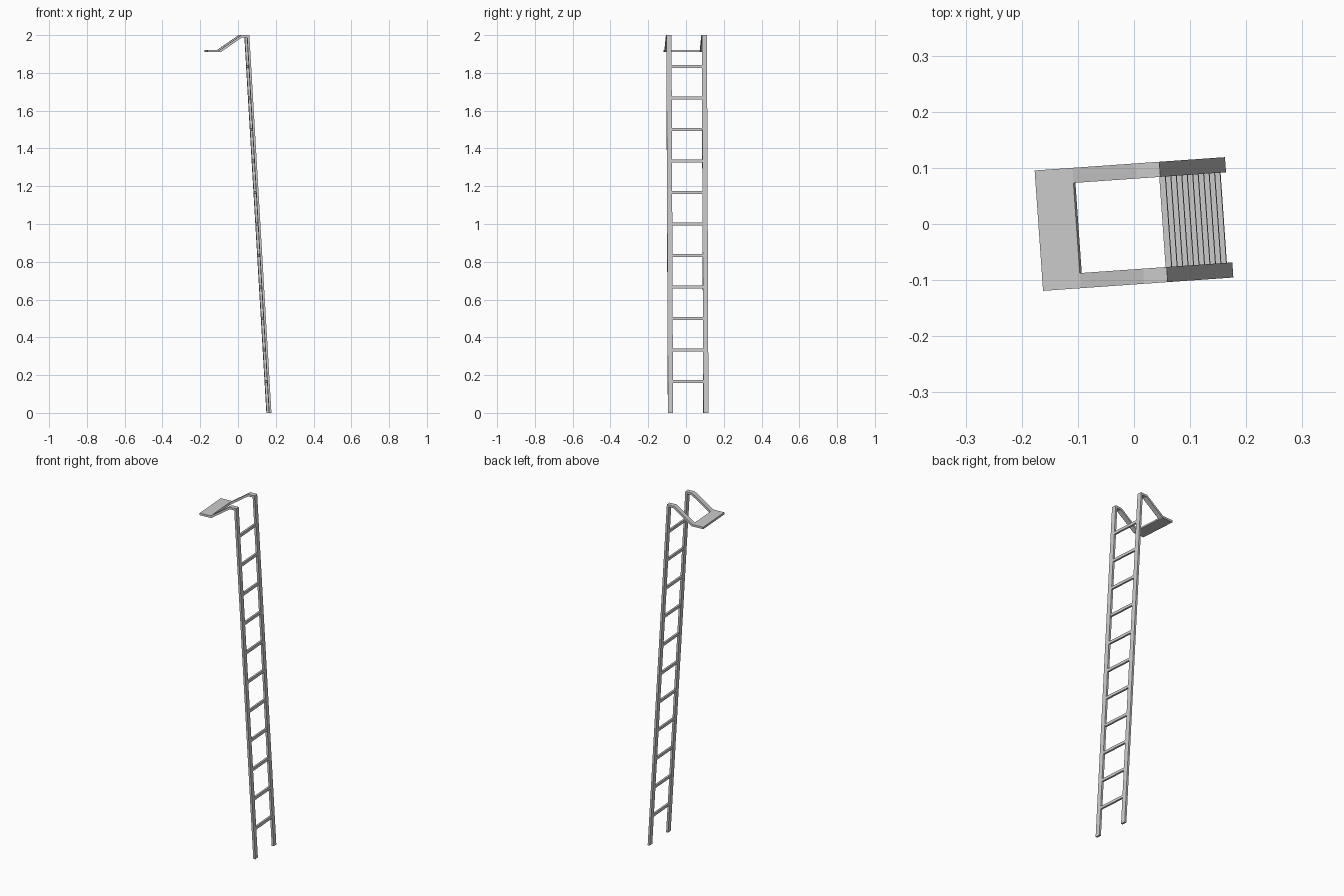
import bpy, bmesh, math
from mathutils import Matrix

if "Cube" in bpy.data.objects:
    bpy.data.objects.remove(bpy.data.objects["Cube"])

TURN = Matrix.Rotation(math.radians(4), 4, 'Z')   # whole ladder is turned slightly
HALF_W, RAIL_W = 0.1075, 0.027
T = 0.012


def prism(name, profile, y0, y1):
    """Extrude an x-z profile between two y positions."""
    bm = bmesh.new()
    face = bm.faces.new([bm.verts.new((x, y0, z)) for x, z in profile])
    ext = bmesh.ops.extrude_face_region(bm, geom=[face])
    verts = [v for v in ext['geom'] if isinstance(v, bmesh.types.BMVert)]
    bmesh.ops.translate(bm, verts=verts, vec=(0, y1 - y0, 0))
    bmesh.ops.recalc_face_normals(bm, faces=bm.faces)
    mesh = bpy.data.meshes.new(name)
    bm.to_mesh(mesh)
    bm.free()
    obj = bpy.data.objects.new(name, mesh)
    obj.matrix_world = TURN
    bpy.context.collection.objects.link(obj)
    return obj


# Side rails: leaning leg, short flat top, sloping arm down to the plate
rail = [(-0.1026, 1.922), (0.0107, 2.0), (0.0527, 2.0), (0.17, 0.0),
        (0.17 - T, 0.0), (0.0414, 2.0 - T), (0.0143, 2.0 - T), (-0.099, 1.910)]
inner = HALF_W - RAIL_W
prism("rail_front", rail, -HALF_W, -inner)
prism("rail_back", rail, inner, HALF_W)

# Hook plate spanning both arms
prism("hook_plate", [(-0.17, 1.922), (-0.1026, 1.922), (-0.099, 1.910), (-0.17, 1.910)],
      -HALF_W, HALF_W)

# Rungs, following the lean of the rails
lean = (0.17 - 0.0527) / 2


def outer_x(z):
    return 0.17 - lean * z


for k in range(1, 12):
    lo, hi = k / 6 - 0.008, k / 6 + 0.008
    a, b = outer_x(lo) - 0.0004, outer_x(hi) - 0.0004
    d = T - 0.0012
    prism(f"rung_{k}", [(a, lo), (b, hi), (b - d, hi), (a - d, lo)], -inner, inner)
